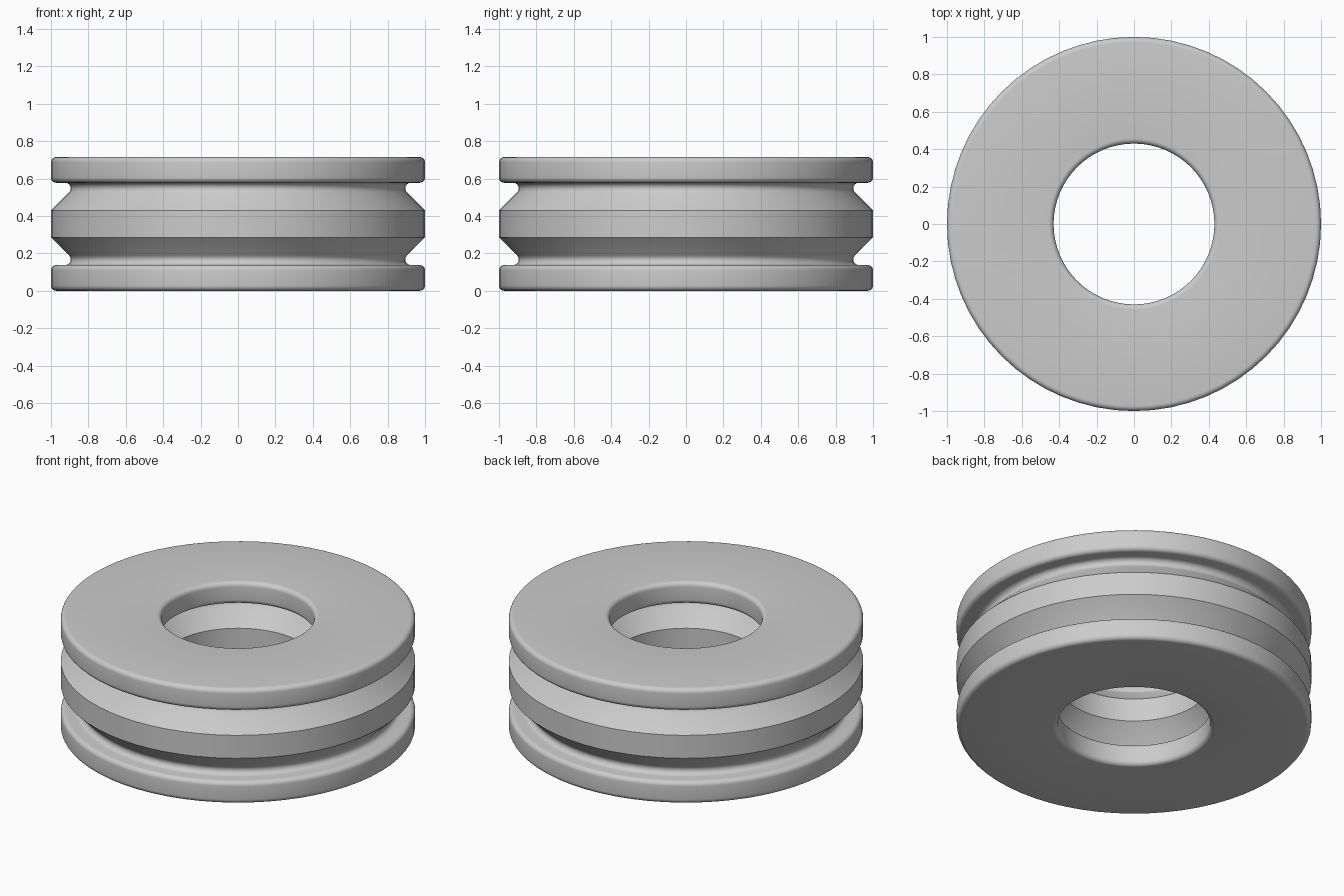
import bpy, bmesh, math
from mathutils import Vector

if "Cube" in bpy.data.objects:
    bpy.data.objects.remove(bpy.data.objects["Cube"])

SEGMENTS = 64
MID_R, MID_Z = 0.715, 0.3575


def fillet(prev, corner, nxt, radius, steps):
    """Round one profile corner with a tangent arc (convex or concave)."""
    if radius == 0:
        return [corner]
    a, b = (prev - corner).normalized(), (nxt - corner).normalized()
    half = a.angle(b) / 2
    centre = corner + (a + b).normalized() * (radius / math.sin(half))
    start = corner + a * (radius / math.tan(half)) - centre
    end = corner + b * (radius / math.tan(half)) - centre
    sweep = math.pi - 2 * half
    return [centre + (start * math.sin(sweep * (1 - i / steps))
                      + end * math.sin(sweep * i / steps)) / math.sin(sweep)
            for i in range(steps + 1)]


# Upper outer quarter of the ring section: offset from centre, height, radius
quarter = [(0.285, 0.0715, 0), (0.137, 0.22, 0.03),
           (0.285, 0.22, 0.028), (0.285, 0.3575, 0.028)]

# Mirror the quarter inward and downward into a closed section
upper = quarter + [(-d, h, r) for d, h, r in reversed(quarter)]
section = upper + [(-d, -h, r) for d, h, r in upper]
corners = [Vector((d, h)) for d, h, r in section]
profile = []
for i, (d, h, r) in enumerate(section):
    profile += fillet(corners[i - 1], corners[i],
                      corners[(i + 1) % len(corners)], r, 6)

# Revolve the section around z
bm = bmesh.new()
rings = []
for s in range(SEGMENTS):
    t = 2 * math.pi * s / SEGMENTS
    rings.append([bm.verts.new(((MID_R + p.x) * math.cos(t),
                                (MID_R + p.x) * math.sin(t), MID_Z + p.y))
                  for p in profile])
n = len(profile)
for s in range(SEGMENTS):
    a, b = rings[s], rings[(s + 1) % SEGMENTS]
    for i in range(n):
        j = (i + 1) % n
        bm.faces.new((a[i], b[i], b[j], a[j]))
bmesh.ops.recalc_face_normals(bm, faces=bm.faces)
mesh = bpy.data.meshes.new("grooved_ring")
bm.to_mesh(mesh)
bm.free()

ring = bpy.data.objects.new("grooved_ring", mesh)
bpy.context.collection.objects.link(ring)
bpy.context.view_layer.objects.active = ring
ring.select_set(True)
bpy.ops.object.shade_smooth_by_angle(angle=math.radians(30))
